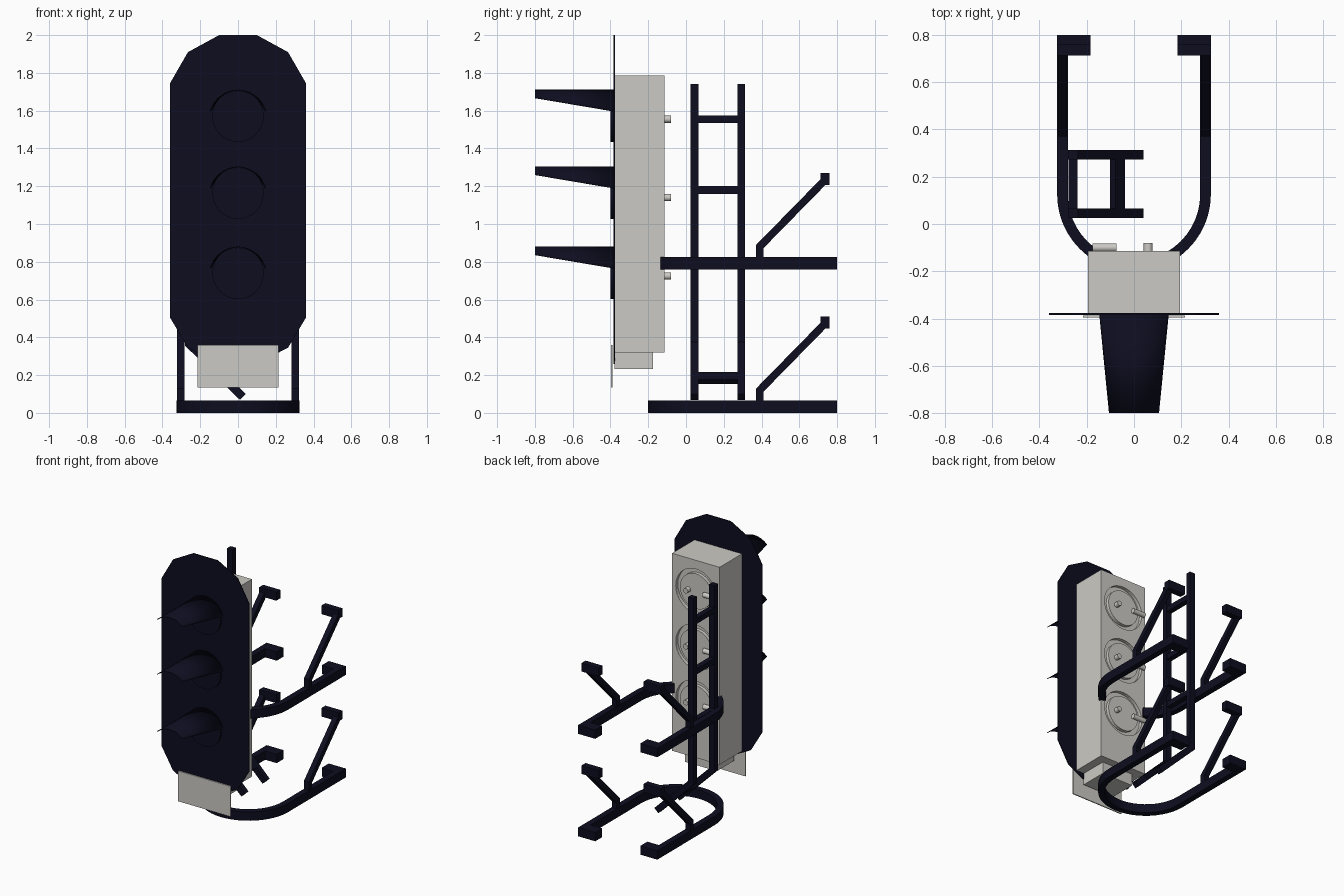
import bpy, bmesh, math
from mathutils import Vector

if "Cube" in bpy.data.objects:
    bpy.data.objects.remove(bpy.data.objects["Cube"])


def material(name, rgb):
    m = bpy.data.materials.new(name)
    m.diffuse_color = (*rgb, 1)
    m.use_nodes = True
    m.node_tree.nodes["Principled BSDF"].inputs["Base Color"].default_value = m.diffuse_color
    return m


NAVY = material("dark navy", (0.004, 0.004, 0.014))
GREY = material("light grey", (0.6, 0.59, 0.555))


def make(name, verts, faces, mat, smooth=False):
    me = bpy.data.meshes.new(name)
    bm = bmesh.new()
    vs = [bm.verts.new(v) for v in verts]
    for f in faces:
        bm.faces.new([vs[i] for i in f])
    bmesh.ops.recalc_face_normals(bm, faces=bm.faces)
    bm.to_mesh(me)
    bm.free()
    me.materials.append(mat)
    ob = bpy.data.objects.new(name, me)
    bpy.context.collection.objects.link(ob)
    if smooth:
        bpy.ops.object.select_all(action='DESELECT')
        ob.select_set(True)
        bpy.context.view_layer.objects.active = ob
        bpy.ops.object.shade_smooth_by_angle(angle=math.radians(30))
    return ob


def prism(name, pts, a, b, place, mat, smooth=False):
    """Extrude a 2D outline from depth a to depth b."""
    n = len(pts)
    verts = [place(p, q, d) for d in (a, b) for p, q in pts]
    faces = [tuple(range(n)), tuple(range(n, 2 * n))]
    faces += [(i, (i + 1) % n, n + (i + 1) % n, n + i) for i in range(n)]
    return make(name, verts, faces, mat, smooth)


def XZ(p, q, d): return (p, d, q)
def YZ(p, q, d): return (d, p, q)
def XY(p, q, d): return (p, q, d)


def box(name, x0, x1, y0, y1, z0, z1, mat):
    return prism(name, [(x0, y0), (x1, y0), (x1, y1), (x0, y1)], z0, z1, XY, mat)


def circle(cx, cy, r, n=32):
    return [(cx + r * math.cos(2 * math.pi * i / n),
             cy + r * math.sin(2 * math.pi * i / n)) for i in range(n)]


def bar(name, path, t, a, b, place, smooth=False):
    """Square bar swept along a planar path with mitred joints."""
    pts = [Vector(p) for p in path]
    dirs = [(pts[i + 1] - pts[i]).normalized() for i in range(len(pts) - 1)]
    verts, faces = [], []
    for i, p in enumerate(pts):
        d0, d1 = dirs[max(i - 1, 0)], dirs[min(i, len(dirs) - 1)]
        tan = (d0 + d1).normalized()
        off = Vector((-tan.y, tan.x)) * (t / 2 / tan.dot(d1))
        for q, d in ((p + off, a), (p - off, a), (p - off, b), (p + off, b)):
            verts.append(place(q.x, q.y, d))
    for i in range(len(pts) - 1):
        k = 4 * i
        faces += [(k + j, k + (j + 1) % 4, k + 4 + (j + 1) % 4, k + 4 + j) for j in range(4)]
    faces += [(0, 1, 2, 3), tuple(range(len(verts) - 4, len(verts)))]
    return make(name, verts, faces, NAVY, smooth)


# Backboard with clipped ends
half = [(0.1, 2.0), (0.265, 1.91), (0.36, 1.745), (0.36, 0.505), (0.265, 0.345), (0.1, 0.26)]
prism("backboard", half + [(-x, z) for x, z in reversed(half)], -0.384, -0.377, XZ, NAVY)

# Lamp housing, lower box and number plate
housing = box("housing", -0.195, 0.195, -0.379, -0.115, 0.32, 1.785, GREY)
box("lower_box", -0.13, 0.13, -0.379, -0.175, 0.232, 0.32, GREY)
box("front_plate", -0.215, 0.215, -0.396, -0.388, 0.135, 0.36, GREY)

# Lamps: hood and lens at the front, round hatch at the back
R = 0.15
for i, zc in enumerate((1.559, 1.152, 0.728)):
    steps, verts, faces = 20, [], []
    for y, h in ((-0.38, 0.037), (-0.8, 0.108)):
        ang = math.acos(h / R)
        for s in range(steps + 1):
            t = ang * (2 * s / steps - 1)
            verts.append((R * math.sin(t), y, zc + R * math.cos(t)))
    faces = [(s, s + 1, steps + 2 + s, steps + 1 + s) for s in range(steps)]
    hood = make(f"hood_{i}", verts, faces, NAVY, True)
    sol = hood.modifiers.new("thickness", 'SOLIDIFY')
    sol.thickness, sol.offset = 0.004, 0
    prism(f"lens_{i}", circle(0, zc + 0.011, 0.136), -0.4, -0.38, XZ, NAVY, True)

    # ring groove in the housing back
    zb = 1.555 - 0.415 * i
    n = 32
    ring_verts = [XZ(p, q, d) for r in (0.165, 0.13) for d in (-0.14, -0.08)
                  for p, q in circle(0, zb, r, n)]
    ring_faces = []
    for u, v in ((0, 1), (1, 3), (3, 2), (2, 0)):
        ring_faces += [(u * n + k, u * n + (k + 1) % n, v * n + (k + 1) % n, v * n + k)
                       for k in range(n)]
    cutter = make(f"groove_cutter_{i}", ring_verts, ring_faces, GREY)
    cutter.hide_render = True
    cutter.hide_set(True)
    cut = housing.modifiers.new("groove", 'BOOLEAN')
    cut.operation, cut.object, cut.solver = 'DIFFERENCE', cutter, 'EXACT'

    # raised lip inside the groove, hatch knob and hinge pin
    prism(f"hatch_knob_{i}", circle(0.06, zb, 0.019, 16), -0.12, -0.08, XZ, GREY, True)
    prism(f"hatch_hinge_{i}", circle(-0.1, zb, 0.018, 16), -0.175, -0.075, YZ, GREY, True)

# Two U-shaped rails; the upper one stops at the housing
for label, z, sweep in (("lower", 0.0, 90), ("upper", 0.76, 54)):
    rm, yc = 0.3025, 0.125
    arc = [(rm * math.cos(a), yc - rm * math.sin(a))
           for a in (math.radians(sweep * k / 12) for k in range(13))]
    right = [(rm, 0.8)] + arc
    left = [(-x, y) for x, y in right]
    if sweep == 90:
        bar("lower_rail", right + left[-2::-1], 0.045, z, z + 0.065, XY, True)
    else:
        bar("upper_rail_right", right, 0.045, z, z + 0.065, XY, True)
        bar("upper_rail_left", left, 0.045, z, z + 0.065, XY, True)

    # struts and inward hooks on both arms
    for side, s in (("right", 1), ("left", -1)):
        xa, xb = sorted((0.185 * s, 0.325 * s))
        box(f"{label}_rail_hook_{side}", xa, xb, 0.718, 0.8, z, z + 0.065, NAVY)
        box(f"{label}_strut_hook_{side}", xa, xb, 0.713, 0.76, z + 0.447, z + 0.51, NAVY)
        bar(f"{label}_strut_{side}", [(0.39, z + 0.05), (0.39, z + 0.12), (0.735, z + 0.472)],
            0.04, 0.283 * s, 0.322 * s, YZ)

# Ladder: bent side rails and rungs
for label, y in (("front", 0.045), ("back", 0.293)):
    bar(f"ladder_side_{label}", [(-0.258, 1.74), (-0.258, 0.365), (0.025, 0.085)],
        0.044, y - 0.02, y + 0.02, XZ)
for i, (x, z) in enumerate(((-0.258, 1.555), (-0.258, 1.18), (-0.258, 0.805))):
    box(f"rung_{i}", x - 0.02, x + 0.02, 0.06, 0.28, z - 0.02, z + 0.02, NAVY)
bar("low_rung", [(-0.09, 0.205), (-0.05, 0.165)], 0.035, 0.06, 0.28, XZ)
